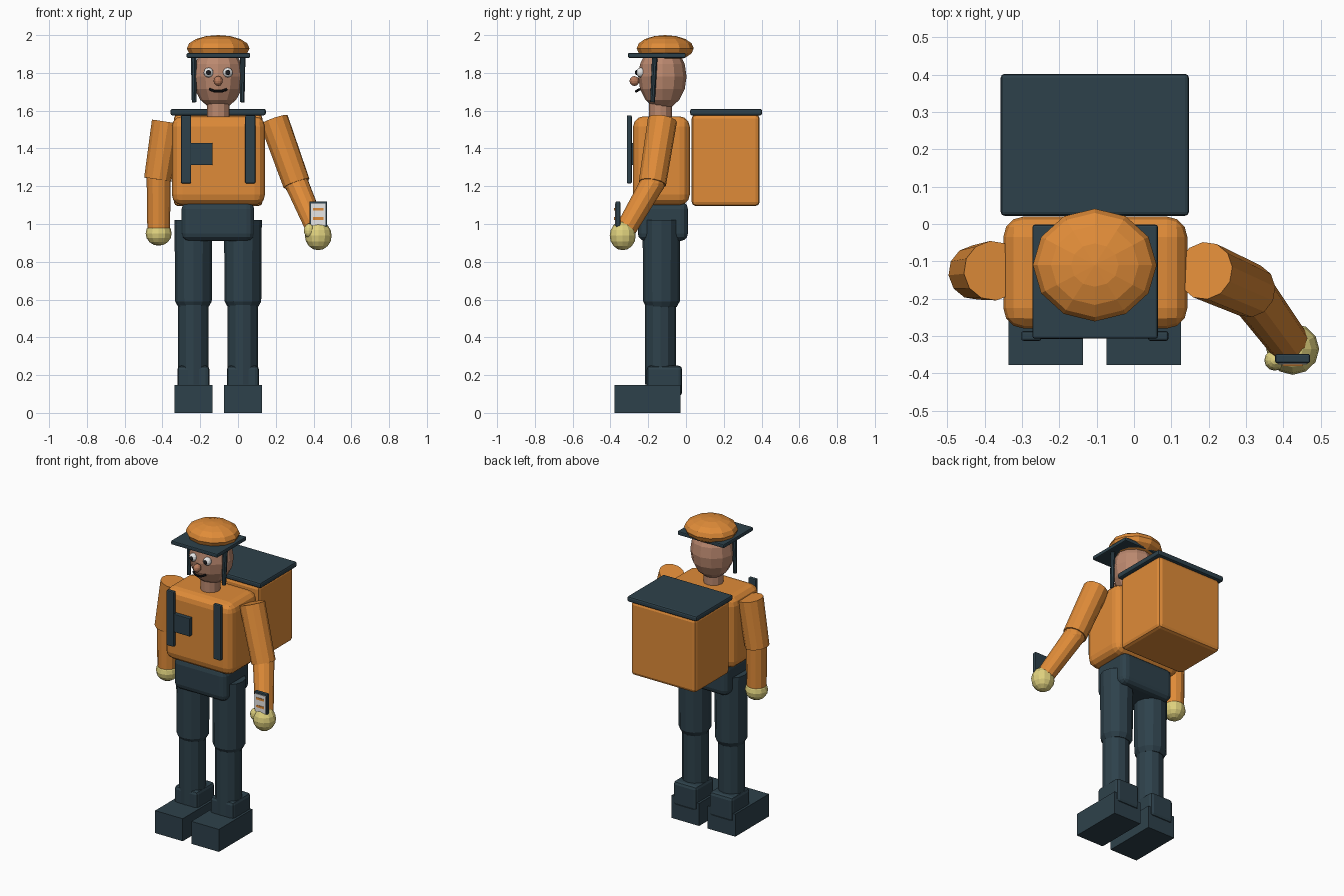
import bpy, bmesh
from mathutils import Vector, Matrix

if "Cube" in bpy.data.objects:
    bpy.data.objects.remove(bpy.data.objects["Cube"])


def material(name, rgb):
    m = bpy.data.materials.new(name)
    m.use_nodes = True
    m.diffuse_color = (*rgb, 1)
    m.node_tree.nodes["Principled BSDF"].inputs["Base Color"].default_value = (*rgb, 1)
    return m


ORANGE = material("orange fabric", (0.74, 0.26, 0.04))
SLATE = material("dark slate", (0.027, 0.053, 0.07))
SKIN = material("skin", (0.50, 0.25, 0.16))
NOSE = material("nose skin", (0.48, 0.20, 0.11))
GLOVE = material("pale yellow glove", (0.74, 0.64, 0.21))
WHITE = material("white", (0.8, 0.8, 0.8))
BLACK = material("black", (0.01, 0.01, 0.012))


def finish(name, bm, mat):
    me = bpy.data.meshes.new(name)
    bm.to_mesh(me)
    bm.free()
    me.materials.append(mat)
    ob = bpy.data.objects.new(name, me)
    bpy.context.collection.objects.link(ob)
    return ob


def box(name, mat, xs, ys, zs, bevel=0, segments=2):
    """Box given by its extents, with optional rounded edges."""
    ranges = (xs, ys, zs)
    bm = bmesh.new()
    bmesh.ops.create_cube(bm, size=1)
    for v in bm.verts:
        v.co = [(a + b) / 2 + c * (b - a) for c, (a, b) in zip(v.co, ranges)]
    ob = finish(name, bm, mat)
    if bevel:
        mod = ob.modifiers.new("rounding", 'BEVEL')
        mod.width, mod.segments = bevel, segments
    return ob


def ball(name, mat, centre, radii, segments=12, rings=8):
    bm = bmesh.new()
    bmesh.ops.create_uvsphere(
        bm, u_segments=segments, v_segments=rings, radius=1,
        matrix=Matrix.Translation(centre) @ Matrix.Diagonal((*radii, 1)))
    return finish(name, bm, mat)


def limb(name, mat, start, end, r1, r2, sides=12):
    """Tapered cylinder between two points."""
    a, b = Vector(start), Vector(end)
    turn = (b - a).to_track_quat('Z', 'Y').to_matrix().to_4x4()
    bm = bmesh.new()
    bmesh.ops.create_cone(bm, cap_ends=True, segments=sides, radius1=r1, radius2=r2,
                          depth=(b - a).length,
                          matrix=Matrix.Translation((a + b) / 2) @ turn)
    return finish(name, bm, mat)


MID = -0.105  # centre line of the body

# Torso, hips and neck
box("torso", ORANGE, (-0.35, 0.143), (-0.28, 0.02), (1.1, 1.57), 0.055, 3)
box("hips", SLATE, (-0.298, 0.085), (-0.255, 0.01), (0.91, 1.12), 0.04, 3)
limb("neck", SKIN, (MID, -0.135, 1.54), (MID, -0.135, 1.68), 0.06, 0.06)

# Legs and shoes
for side, s in (("right", -1), ("left", 1)):
    x, y = MID + s * 0.131, -0.13
    limb(side + "_thigh", SLATE, (x, y, 1.02), (x, y, 0.59), 0.1, 0.097)
    limb(side + "_knee", SLATE, (x, y, 0.59), (x, y, 0.56), 0.097, 0.08)
    limb(side + "_shin", SLATE, (x, y - 0.005, 0.57), (x, y - 0.005, 0.15), 0.081, 0.081)
    box(side + "_ankle", SLATE, (x - 0.085, x + 0.085), (-0.208, -0.02), (0.09, 0.25), 0.02)
    box(side + "_shoe", SLATE, (x - 0.1, x + 0.1), (-0.378, -0.03), (0, 0.147))

# Arms and gloves
shoulder, elbow, wrist = (-0.377, -0.125, 1.54), (-0.425, -0.13, 1.235), (-0.42, -0.13, 0.97)
limb("right_upper_arm", ORANGE, shoulder, elbow, 0.08, 0.073)
limb("right_forearm", ORANGE, (-0.42, -0.13, 1.26), wrist, 0.064, 0.06)
ball("right_glove", GLOVE, (-0.42, -0.13, 0.95), (0.069, 0.069, 0.065))
shoulder, elbow, wrist = (0.19, -0.125, 1.55), (0.31, -0.178, 1.215), (0.415, -0.32, 0.97)
limb("left_upper_arm", ORANGE, shoulder, elbow, 0.078, 0.073)
ball("left_elbow", ORANGE, elbow, (0.066, 0.066, 0.066))
limb("left_forearm", ORANGE, elbow, wrist, 0.064, 0.055)
ball("left_glove", GLOVE, (0.425, -0.335, 0.938), (0.071, 0.069, 0.077))
ball("left_thumb", GLOVE, (0.377, -0.365, 0.965), (0.028, 0.028, 0.038))

# Phone with a screen and two bars
box("phone", SLATE, (0.378, 0.472), (-0.373, -0.348), (0.985, 1.12), 0.006)
box("phone_screen", WHITE, (0.386, 0.464), (-0.377, -0.372), (0.992, 1.108))
for n, z in enumerate((1.03, 1.08)):
    box(f"screen_bar_{n + 1}", ORANGE, (0.398, 0.453), (-0.38, -0.376), (z - 0.008, z + 0.006))

# Delivery box and its lid
box("backpack_box", ORANGE, (-0.34, 0.13), (0.03, 0.39), (1.095, 1.58), 0.022)
box("backpack_lid", SLATE, (-0.357, 0.147), (0.022, 0.402), (1.575, 1.61), 0.01)

# Chest straps and badge plate
for side, s in (("right", -1), ("left", 1)):
    x = MID + s * 0.17
    box(side + "_strap", SLATE, (x - 0.027, x + 0.027), (-0.313, -0.287), (1.215, 1.575), 0.006)
box("chest_patch", SLATE, (-0.26, -0.135), (-0.308, -0.278), (1.312, 1.43), 0.004)

# Head and face
ball("head", SKIN, (MID, -0.125, 1.78), (0.135, 0.128, 0.173))
ball("nose", NOSE, (MID, -0.273, 1.757), (0.024, 0.026, 0.026))
for side, s in (("right", -1), ("left", 1)):
    x = MID + s * 0.051
    ball(side + "_eye", WHITE, (x, -0.24, 1.802), (0.026, 0.024, 0.026))
    ball(side + "_pupil", BLACK, (x, -0.262, 1.802), (0.013, 0.008, 0.013))
mouth = [(-0.045, -0.246, 1.713), (-0.02, -0.263, 1.703), (0.02, -0.263, 1.703), (0.045, -0.246, 1.713)]
for n, (a, b) in enumerate(zip(mouth, mouth[1:])):
    limb(f"mouth_{n + 1}", BLACK, (MID + a[0], *a[1:]), (MID + b[0], *b[1:]), 0.007, 0.007, 8)

# Cap, brim and side straps
ball("cap", ORANGE, (MID, -0.11, 1.93), (0.166, 0.151, 0.07))
box("cap_brim", SLATE, (-0.272, 0.064), (-0.307, -0.002), (1.88, 1.905), 0.006)
for side, s in (("right", -1), ("left", 1)):
    limb(side + "_cap_strap", SLATE, (MID + s * 0.13, -0.165, 1.89),
         (MID + s * 0.127, -0.177, 1.645), 0.015, 0.013, 8)
